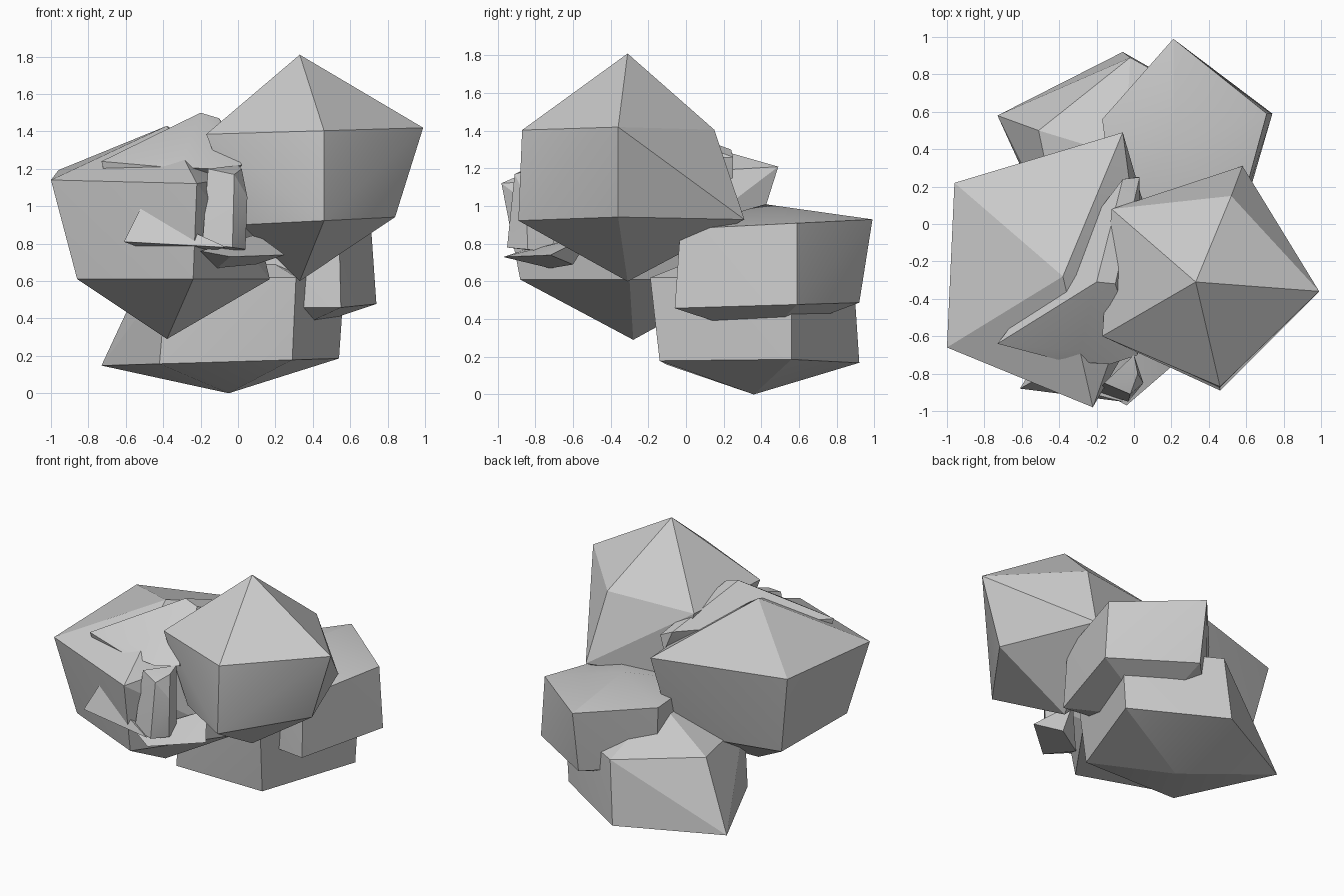
import bpy
import bmesh
import math

# Remove the default object
default_cube = bpy.data.objects.get("Cube")
if default_cube is not None:
    bpy.data.objects.remove(default_cube, do_unlink=True)

# One plain stone colour
STONE_COLOUR = (.6, .6, .6, 1)
stone = bpy.data.materials.new("grey stone")
stone.use_nodes = True
stone.diffuse_color = STONE_COLOUR
shader = stone.node_tree.nodes["Principled BSDF"]
shader.inputs["Base Color"].default_value = STONE_COLOUR
shader.inputs["Roughness"].default_value = .9


def chiselled(name, points):
    """Wrap a convex faceted stone around a handful of corner points."""
    bm = bmesh.new()
    for point in points:
        bm.verts.new(point)
    hull = bmesh.ops.convex_hull(bm, input=bm.verts[:])
    unused = [item for item in hull["geom_interior"]
              if isinstance(item, bmesh.types.BMVert)]
    if unused:
        bmesh.ops.delete(bm, geom=unused, context="VERTS")
    bmesh.ops.recalc_face_normals(bm, faces=bm.faces[:])
    mesh = bpy.data.meshes.new(name)
    bm.to_mesh(mesh)
    bm.free()
    mesh.materials.append(stone)
    stone_object = bpy.data.objects.new(name, mesh)
    bpy.context.collection.objects.link(stone_object)

    # Soften only the faint creases, keep the facets crisp
    bpy.ops.object.select_all(action="DESELECT")
    stone_object.select_set(True)
    bpy.context.view_layer.objects.active = stone_object
    bpy.ops.object.shade_smooth_by_angle(angle=math.radians(20))
    return stone_object


def ring(outline, height, tilt_x=0, tilt_y=0):
    """Lift a plan outline to a height, optionally on a tilted plane."""
    return [(x, y, height + tilt_x * x + tilt_y * y) for x, y in outline]


def boulder(name, centre, top, bottom, upper, lower):
    """Five-sided boulder: an upper and a lower ring between two peaks."""
    x, y = centre
    peaks = [(x, y, top), (x, y, bottom)]
    return chiselled(name, peaks + upper + lower)


# Large boulders
boulder(
    "tall_boulder", centre=(.33, -.31), top=1.81, bottom=.6,
    upper=ring([(.99, -.36), (.52, .15), (-.12, .08), (-.17, -.6), (.46, -.87)],
               height=1.39, tilt_x=.03),
    lower=ring([(.84, -.36), (.58, .31), (.02, .1), (.02, -.6), (.46, -.89)],
               height=.9, tilt_x=.05),
)
boulder(
    "wide_boulder", centre=(-.38, -.28), top=1.43, bottom=.29,
    upper=ring([(-1, -.66), (-.22, -.98), (.04, -.25), (-.06, .49), (-.96, .22)],
               height=1.18, tilt_y=.06),
    lower=ring([(-.86, -.6), (-.24, -.88), (.17, -.3), (-.1, .3), (-.85, .13)],
               height=.61),
)
boulder(
    "back_boulder", centre=(.21, .42), top=1.01, bottom=.3,
    upper=ring([(.21, .99), (.71, .59), (.54, -.03), (-.1, .02), (-.17, .56)],
               height=.88, tilt_y=.05),
    lower=ring([(.21, .92), (.74, .59), (.55, -.06), (-.1, .02), (-.15, .55)],
               height=.46, tilt_y=.03),
)
boulder(
    "base_boulder", centre=(-.05, .36), top=.84, bottom=0,
    upper=ring([(-.51, .5), (-.02, .89), (.57, .56), (.31, -.19), (-.38, -.12)],
               height=.62),
    lower=ring([(-.73, .58), (-.06, .92), (.54, .56), (.29, -.14), (-.42, -.1)],
               height=.17, tilt_x=.03),
)

# Broken slab wedged between the two front boulders
chiselled("wedged_slab", [
    (-.73, -.64, 1.24), (-.72, -.63, 1.2),
    (-.2, -.31, 1.5), (-.1, -.32, 1.47),
    (-.39, -.73, 1.21), (-.29, -.68, 1.26),
    (-.13, -.75, 1.2), (.02, -.7, 1.22),
    (-.06, .24, 1.3), (.03, .25, 1.26),
    (0, .25, 1.15), (-.1, 0, 1),
])

# Upright splinter in the front gap
chiselled("upright_splinter", [
    (-.16, -.85, 1.2), (.02, -.8, 1.2), (0, -.7, 1.22),
    (-.02, -.91, 1.17), (.05, -.85, 1.05),
    (.04, -.84, .77), (-.03, -.95, .78),
    (-.19, -.9, .8), (0, -.7, .75),
])

# Pointed shard on the front of the wide boulder
chiselled("front_shard", [
    (-.52, -.83, .99), (-.61, -.88, .81), (-.06, -.95, .78),
    (-.25, -.9, .84), (-.5, -.7, .77), (-.15, -.75, .76),
])

# Flat ledge below the splinter
chiselled("lower_ledge", [
    (-.2, -.88, .76), (-.04, -.97, .73), (.25, -.72, .74),
    (-.11, -.72, .67), (.1, -.6, .69), (.1, -.5, .85),
])
